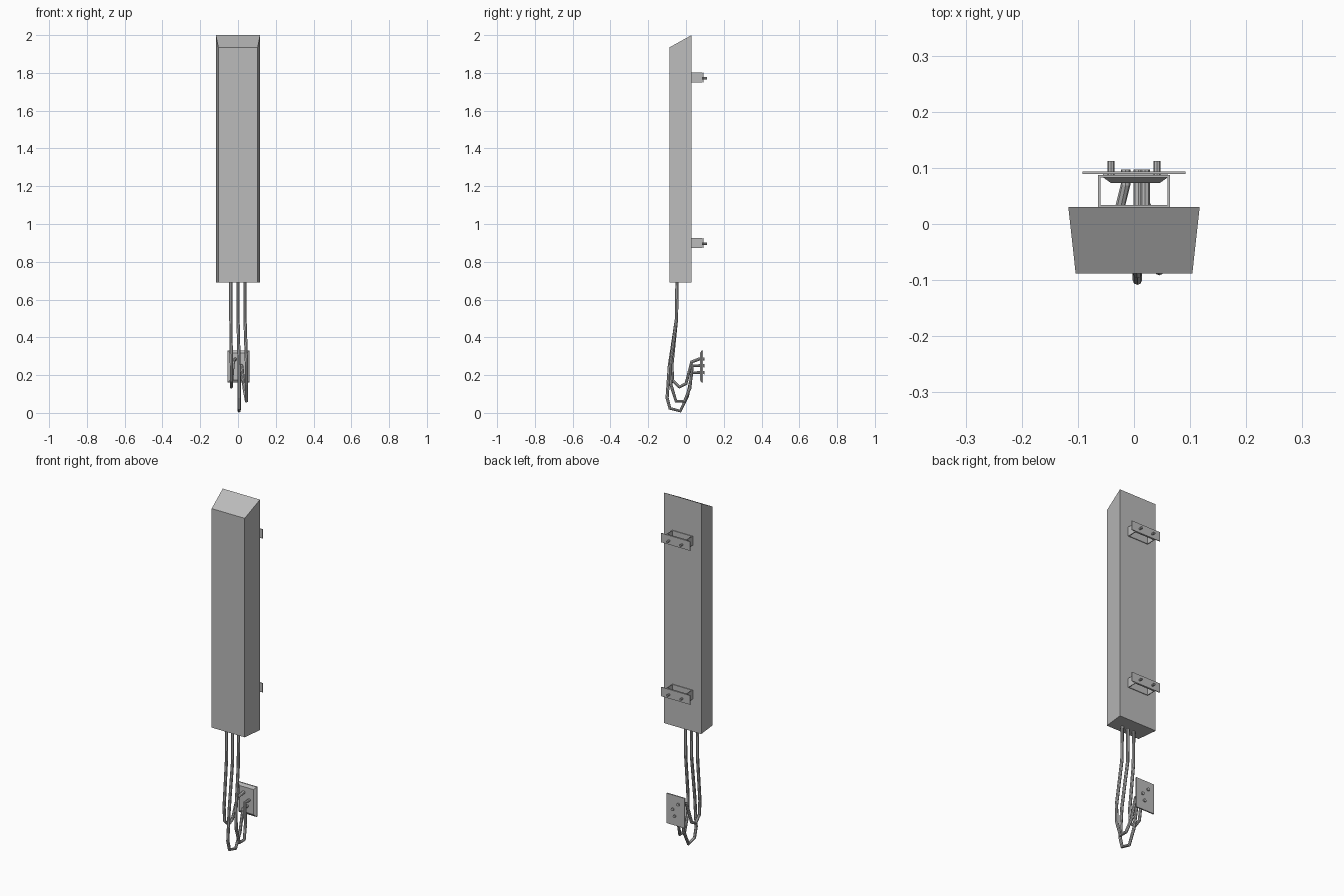
import bpy, bmesh
from mathutils import Vector

cube = bpy.data.objects.get("Cube")
if cube:
    bpy.data.objects.remove(cube, do_unlink=True)

gray = bpy.data.materials.new("neutral_gray")
gray.use_nodes = True
gray.diffuse_color = (0.5, 0.5, 0.5, 1)
gray.node_tree.nodes["Principled BSDF"].inputs["Base Color"].default_value = (0.5, 0.5, 0.5, 1)


def finish(name, bm):
    bmesh.ops.recalc_face_normals(bm, faces=bm.faces)
    mesh = bpy.data.meshes.new(name)
    bm.to_mesh(mesh)
    bm.free()
    mesh.materials.append(gray)
    obj = bpy.data.objects.new(name, mesh)
    bpy.context.collection.objects.link(obj)
    return obj


def loft(name, lower, upper):
    """Closed solid between two matching outlines."""
    bm = bmesh.new()
    a = [bm.verts.new(p) for p in lower]
    b = [bm.verts.new(p) for p in upper]
    bm.faces.new(a)
    bm.faces.new(b)
    for i in range(len(a)):
        j = (i + 1) % len(a)
        bm.faces.new((a[i], a[j], b[j], b[i]))
    return finish(name, bm)


def box(name, x0, x1, y0, y1, z0, z1):
    outline = [(x0, y0), (x1, y0), (x1, y1), (x0, y1)]
    return loft(name, [(x, y, z0) for x, y in outline], [(x, y, z1) for x, y in outline])


def tube(name, points, radius, sides=8):
    """Straight-segment cable with mitred joints along a path."""
    pts = [Vector(p) for p in points]
    bm = bmesh.new()
    circle = bmesh.ops.create_circle(bm, segments=sides, radius=radius)["verts"]
    ring = [v.co.copy() for v in circle]
    bmesh.ops.delete(bm, geom=circle, context='VERTS')
    rings = []
    for i, p in enumerate(pts):
        before = (p - pts[max(i - 1, 0)]).normalized()
        after = (pts[min(i + 1, len(pts) - 1)] - p).normalized()
        t = (before + after).normalized()
        side = Vector((1, 0, 0))
        side = (side - t * side.dot(t)).normalized()
        up = t.cross(side)
        rings.append([bm.verts.new(p + side * c.x + up * c.y) for c in ring])
    for a, b in zip(rings, rings[1:]):
        for i in range(sides):
            j = (i + 1) % sides
            bm.faces.new((a[i], a[j], b[j], b[i]))
    bm.faces.new(rings[0])
    bm.faces.new(rings[-1])
    return finish(name, bm)


# Tapered housing with a sloping top
FRONT, BACK = -0.088, 0.03
plan = [(-0.104, FRONT), (0.104, FRONT), (0.117, BACK), (-0.117, BACK)]
loft("housing", [(x, y, 0.69) for x, y in plan],
     [(x, y, 1.935 if y == FRONT else 2.0) for x, y in plan])

# Mounting brackets: open rectangular frame, wall strip and two bolts
for label, z in (("lower", 0.9), ("upper", 1.775)):
    lo, hi = z - 0.026, z + 0.026
    w, t = 0.064, 0.004
    box(label + "_bracket_front", -w, w, BACK, BACK + t, lo, hi)
    box(label + "_bracket_back", -w, w, 0.087 - t, 0.087, lo, hi)
    for name, s in (("left", 1), ("right", -1)):
        xs = sorted((s * w, s * (w - t)))
        box(f"{label}_bracket_{name}_side", *xs, BACK + t, 0.087 - t, lo, hi)
        x = s * 0.041
        tube(f"{label}_bolt_{name}", [(x, 0.085, z - 0.004), (x, 0.112, z - 0.004)], 0.006)
    box(label + "_wall_strip", -0.092, 0.092, 0.0895, 0.0935, lo, hi)

# Wall outlet plate with bevelled front
def plate_outline(inset, y):
    x0, x1, z0, z1 = -0.055 + inset, 0.06 - inset, 0.16 + inset, 0.33 - inset
    return [(x0, y, z0), (x1, y, z0), (x1, y, z1), (x0, y, z1)]

loft("outlet_plate_front", plate_outline(0.014, 0.073), plate_outline(0, 0.083))
loft("outlet_plate_back", plate_outline(0, 0.083), plate_outline(0, 0.09))

# Three hanging cables: (x at top, at bottom, at plate) and (y, z) path
cables = {
    "right_cable": ((-0.038, -0.035, -0.015),
                    [(-0.075, 0.25), (-0.07, 0.17), (-0.035, 0.137), (0.0, 0.155), (0.03, 0.27), (0.07, 0.285)]),
    "left_cable": ((0.037, 0.045, 0.02),
                   [(-0.083, 0.25), (-0.08, 0.15), (-0.053, 0.062), (-0.008, 0.062), (0.02, 0.13), (0.035, 0.25)]),
    "middle_cable": ((0, 0.006, 0.008),
                     [(-0.088, 0.25), (-0.1, 0.08), (-0.085, 0.024), (-0.03, 0.01), (0.008, 0.09), (0.033, 0.213)]),
}
for name, ((top, low, end), path) in cables.items():
    points = [(top, -0.048, 0.7), (top, -0.05, 0.5)]
    points += [(low if i < 4 else (low + end) / 2 if i == 4 else end, y, z)
               for i, (y, z) in enumerate(path)]
    points.append((end, 0.097, path[-1][1]))
    tube(name, points, 0.0085)
